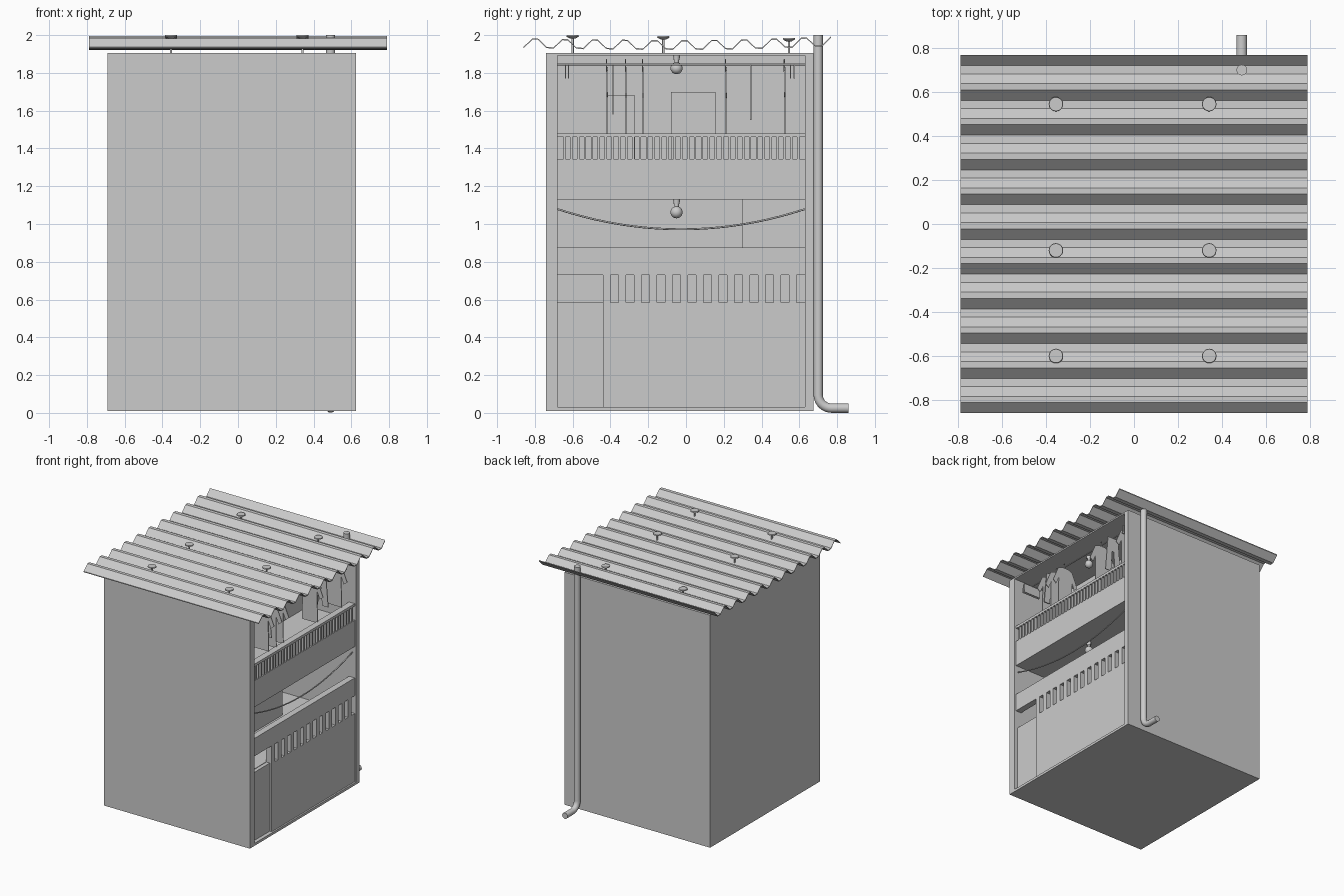
import bpy, bmesh, math
from mathutils import Vector, Matrix

if "Cube" in bpy.data.objects:
    bpy.data.objects.remove(bpy.data.objects["Cube"])


def finish(name, bm, smooth=False):
    bmesh.ops.recalc_face_normals(bm, faces=bm.faces)
    me = bpy.data.meshes.new(name)
    bm.to_mesh(me)
    bm.free()
    ob = bpy.data.objects.new(name, me)
    bpy.context.collection.objects.link(ob)
    if smooth:
        bpy.context.view_layer.objects.active = ob
        ob.select_set(True)
        bpy.ops.object.shade_smooth_by_angle(angle=math.radians(40))
        ob.select_set(False)
    return ob


def boxes(name, parts):
    # each part: x0, x1, y0, y1, z0, z1
    bm = bmesh.new()
    for x0, x1, y0, y1, z0, z1 in parts:
        m = Matrix.Translation(((x0 + x1) / 2, (y0 + y1) / 2, (z0 + z1) / 2))
        m = m @ Matrix.Diagonal((x1 - x0, y1 - y0, z1 - z0, 1))
        bmesh.ops.create_cube(bm, size=1, matrix=m)
    return finish(name, bm)


def lathe_stack(name, x, y, discs, seg=20):
    # stacked cones: z0, z1, r0, r1
    bm = bmesh.new()
    for z0, z1, r0, r1 in discs:
        bmesh.ops.create_cone(bm, cap_ends=True, segments=seg, radius1=r0, radius2=r1,
                              depth=z1 - z0, matrix=Matrix.Translation((x, y, (z0 + z1) / 2)))
    return finish(name, bm, True)


def tube(name, pts, r, res=4):
    cu = bpy.data.curves.new(name, 'CURVE')
    cu.dimensions = '3D'
    cu.bevel_depth = r
    cu.bevel_resolution = res
    cu.use_fill_caps = True
    sp = cu.splines.new('POLY')
    sp.points.add(len(pts) - 1)
    for p, c in zip(sp.points, pts):
        p.co = (*c, 1)
    ob = bpy.data.objects.new(name, cu)
    bpy.context.collection.objects.link(ob)
    return ob


def extrude(name, pts, axis, thick):
    # closed polygon pushed along axis
    bm = bmesh.new()
    f = bm.faces.new([bm.verts.new(p) for p in pts])
    g = bmesh.ops.extrude_face_region(bm, geom=[f])
    vs = [v for v in g['geom'] if isinstance(v, bmesh.types.BMVert)]
    bmesh.ops.translate(bm, verts=vs, vec=Vector(axis) * thick)
    return finish(name, bm)


XL, XR, YF, YB, Z0, Z1 = -0.69, 0.625, -0.74, 0.675, 0.01, 1.905
IF, IB = -0.68, 0.63          # inner faces of front and back walls
FI, FO = 0.56, 0.612          # inner and outer face of the open side

# outer shell
boxes("front_wall", [(XL, XR, YF, IF, Z0, Z1)])
boxes("back_wall", [(XL, XR, IB, YB, Z0, Z1)])
boxes("left_wall", [(XL, XL + 0.05, IF, IB, Z0, Z1)])
boxes("base_slab", [(XL + 0.05, XR, IF, IB, Z0, 0.03)])
boxes("lower_floor", [(XL + 0.05, FI, IF, IB, 0.53, 0.585)])
boxes("upper_floor", [(XL + 0.05, FI, IF, IB, 1.13, 1.345)])
boxes("ceiling", [(XL + 0.05, XR, IF, IB, 1.893, Z1)])

# inner walls
boxes("lower_inner_wall", [(0.14, 0.19, IF, 0.30, 0.585, 1.13),
                           (XL + 0.05, 0.14, 0.25, 0.30, 0.585, 1.13)])
boxes("upper_inner_wall", [(0.14, 0.19, IF, IB, 1.345, 1.893)])
boxes("upper_door", [(0.19, 0.205, -0.08, 0.155, 1.345, 1.70)])
boxes("upper_cabinet", [(0.19, 0.27, -0.42, -0.27, 1.345, 1.68)])

# lower balcony front with slots
parts = [(FI, FO, -0.44, IB, 0.03, 0.585), (FI, FO, IF, IB, 0.73, 0.875)]
edge = -0.44
for i in range(13):
    c = -0.378 + i * 0.082
    parts.append((FI, FO, edge, c - 0.021, 0.585, 0.73))
    edge = c + 0.021
boxes("lower_balcony", parts)

# upper balcony front with slots
parts = [(FI, FO, IF, IB, 1.13, 1.345), (FI, FO, IF, IB, 1.46, 1.48)]
n = 36
pitch = (IB - IF) / n
for i in range(1, n):
    y = IF + i * pitch
    parts.append((FI, FO, y - 0.006, y + 0.006, 1.345, 1.46))
boxes("upper_balcony", parts)

# entrance door
boxes("entrance_door", [(0.565, 0.595, IF, -0.44, 0.03, 0.585)])

# corrugated roof sheet
def low(y):
    return 1.921 + 0.022 * (y / 0.8) ** 2 * (0.4 if y < 0 else 1)

prof = []
for i in range(11):
    c = -0.834 + i * 0.158
    for dy, h in ((-0.026, 0), (0.022, 0.046), (0.05, 0.046), (0.095, 0.003)):
        if c + dy < 0.775:
            prof.append((c + dy, low(c + dy) + h))
pts = [(-0.79, y, z) for y, z in prof] + [(-0.79, y, z + 0.007) for y, z in reversed(prof)]
extrude("corrugated_roof", pts, (1, 0, 0), 1.58)

# roof bolts
for x in (-0.355, 0.342):
    for y, top in ((0.545, 1.985), (-0.12, 1.995), (-0.6, 2.0)):
        lathe_stack("roof_bolt", x, y, [(1.90, top - 0.01, 0.006, 0.006),
                                        (top - 0.018, top - 0.008, 0.014, 0.033),
                                        (top - 0.008, top, 0.033, 0.031)])

# drain pipe with elbow
path = [(0.49, 0.70, 2.0)]
for k in range(9):
    a = math.pi / 2 * k / 8
    path.append((0.49, 0.77 - 0.07 * math.cos(a), 0.095 - 0.07 * math.sin(a)))
path.append((0.49, 0.86, 0.025))
tube("drain_pipe", path, 0.0245)

# light bulbs
for top in (1.893, 1.13):
    lathe_stack("bulb_socket", 0.41, -0.05, [(top - 0.025, top, 0.016, 0.018),
                                             (top - 0.05, top - 0.02, 0.012, 0.012)])
    bm = bmesh.new()
    bmesh.ops.create_uvsphere(bm, u_segments=20, v_segments=12, radius=0.032,
                              matrix=Matrix.Translation((0.41, -0.05, top - 0.068)))
    finish("light_bulb", bm, True)

# sagging line and straight clothes rail
tube("sagging_line", [(0.59, y, 0.972 + 0.107 * ((y + 0.025) / 0.655) ** 2)
                      for y in [IF + (IB - IF) * k / 20 for k in range(21)]], 0.005, 2)
tube("clothes_rail", [(0.5, IF, 1.845), (0.5, IB, 1.845)], 0.005, 2)

# hanging clothes: shirt, towel and trouser outlines (half profile, mirrored)
OUTLINES = {
    "shirt": [(0.03, 1), (0.07, 0.95), (0.12, 0.62), (0.09, 0.55), (0.065, 0.72), (0.07, 0)],
    "towel": [(0.075, 1), (0.08, 0)],
    "trousers": [(0.05, 1), (0.075, 0), (0.02, 0), (0.008, 0.6)],
}
CLOTHES = [(-0.64, "towel", 1.77), (-0.625, "towel", 1.77), (-0.42, "shirt", 1.48),
           (-0.39, "trousers", 1.58), (-0.32, "shirt", 1.47), (-0.23, "shirt", 1.47),
           (0.21, "shirt", 1.47), (0.34, "trousers", 1.55), (0.52, "shirt", 1.48),
           (0.55, "towel", 1.77), (0.57, "towel", 1.77)]
for y, kind, bottom in CLOTHES:
    top = 1.83 if kind == "shirt" else 1.845
    half = [(x, bottom + (top - bottom) * t) for x, t in OUTLINES[kind]]
    ring = half + [(-x, z) for x, z in reversed(half)]
    extrude("hanging_" + kind, [(0.5 + x, y, z) for x, z in ring], (0, 1, 0), 0.006)
    if kind == "shirt":
        tube("hanger", [(0.515, y, 1.86), (0.5, y, 1.87), (0.5, y, 1.83), (0.57, y, 1.805),
                        (0.43, y, 1.805), (0.5, y, 1.83)], 0.003, 1)
